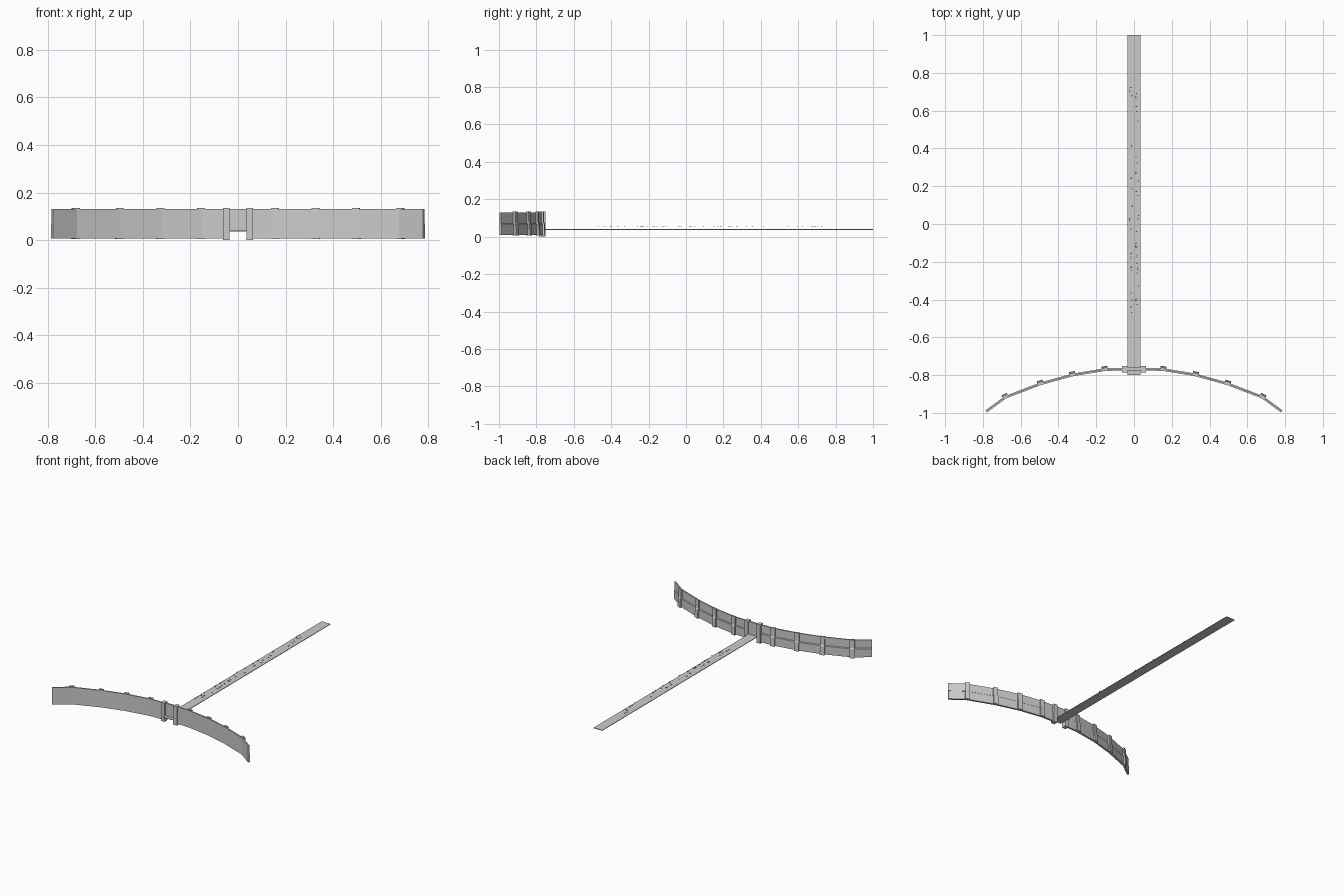
import bpy, bmesh, random
from mathutils import Vector

if "Cube" in bpy.data.objects:
    bpy.data.objects.remove(bpy.data.objects["Cube"])

random.seed(4)

# Half of the wall centre line, from gate to outer end
PATH = [Vector(p) for p in [(0.05, -0.768), (0.155, -0.771), (0.325, -0.799),
                            (0.495, -0.846), (0.68, -0.917), (0.782, -0.992)]]


def make_object(name, bm, mirror=False):
    bmesh.ops.recalc_face_normals(bm, faces=bm.faces)
    me = bpy.data.meshes.new(name)
    bm.to_mesh(me)
    bm.free()
    ob = bpy.data.objects.new(name, me)
    bpy.context.collection.objects.link(ob)
    if mirror:
        ob.modifiers.new("mirror", 'MIRROR').use_mirror_merge = False
    return ob


def loft(bm, rings):
    rows = [[bm.verts.new(p) for p in r] for r in rings]
    n = len(rows[0])
    for a, b in zip(rows, rows[1:]):
        for i in range(n):
            j = (i + 1) % n
            bm.faces.new((a[i], a[j], b[j], b[i]))
    bm.faces.new(rows[0])
    bm.faces.new(rows[-1][::-1])


def add_box(bm, x0, x1, y0, y1, z0, z1):
    loft(bm, [[(x, y0, z0), (x, y1, z0), (x, y1, z1), (x, y0, z1)] for x in (x0, x1)])


def frame(i):
    # Tangent and backward-facing normal at a path point
    a, b = PATH[max(i - 1, 0)], PATH[min(i + 1, len(PATH) - 1)]
    t = (b - a).normalized()
    return t, Vector((-t.y, t.x))


# Curved wall with a ledge along its back
section = [(-0.007, 0.008), (0.007, 0.008), (0.007, 0.068), (0.002, 0.072),
           (0.002, 0.13), (-0.007, 0.13)]
bm = bmesh.new()
rings = []
for i, p in enumerate(PATH):
    n = frame(i)[1]
    rings.append([(*(p + n * d), z) for d, z in section])
loft(bm, rings)
make_object("curved_wall", bm, True)

# Tapered, stepped buttresses on the back of the wall
rib = [(-0.003, 0.006), (0.018, 0.006), (0.015, 0.07), (0.011, 0.076),
       (0.010, 0.135), (-0.003, 0.135)]
bm = bmesh.new()
for i in range(1, 5):
    t, n = frame(i)
    loft(bm, [[(*(PATH[i] + t * s + n * d), z) for d, z in rib] for s in (-0.016, 0.016)])
make_object("wall_buttresses", bm, True)

# Gate pillars, front and back
bm = bmesh.new()
add_box(bm, 0.035, 0.063, -0.785, -0.752, 0, 0.135)
make_object("gate_pillars", bm, True)

# Panel closing the gate above the road
bm = bmesh.new()
add_box(bm, -0.036, 0.036, -0.775, -0.761, 0.04, 0.13)
make_object("gate_panel", bm)

# Long thin road deck
bm = bmesh.new()
add_box(bm, -0.035, 0.035, -0.8, 1.0, 0.037, 0.041)
make_object("road_deck", bm)

# Tiny scattered markers in two lanes above the deck
bm = bmesh.new()
for k in range(48):
    x = random.choice((-1, 1)) * random.uniform(0.008, 0.024)
    y = random.uniform(-0.48, 0.76)
    add_box(bm, x - 0.003, x + 0.003, y - 0.003, y + 0.003, 0.052, 0.055)
make_object("road_markers", bm)
